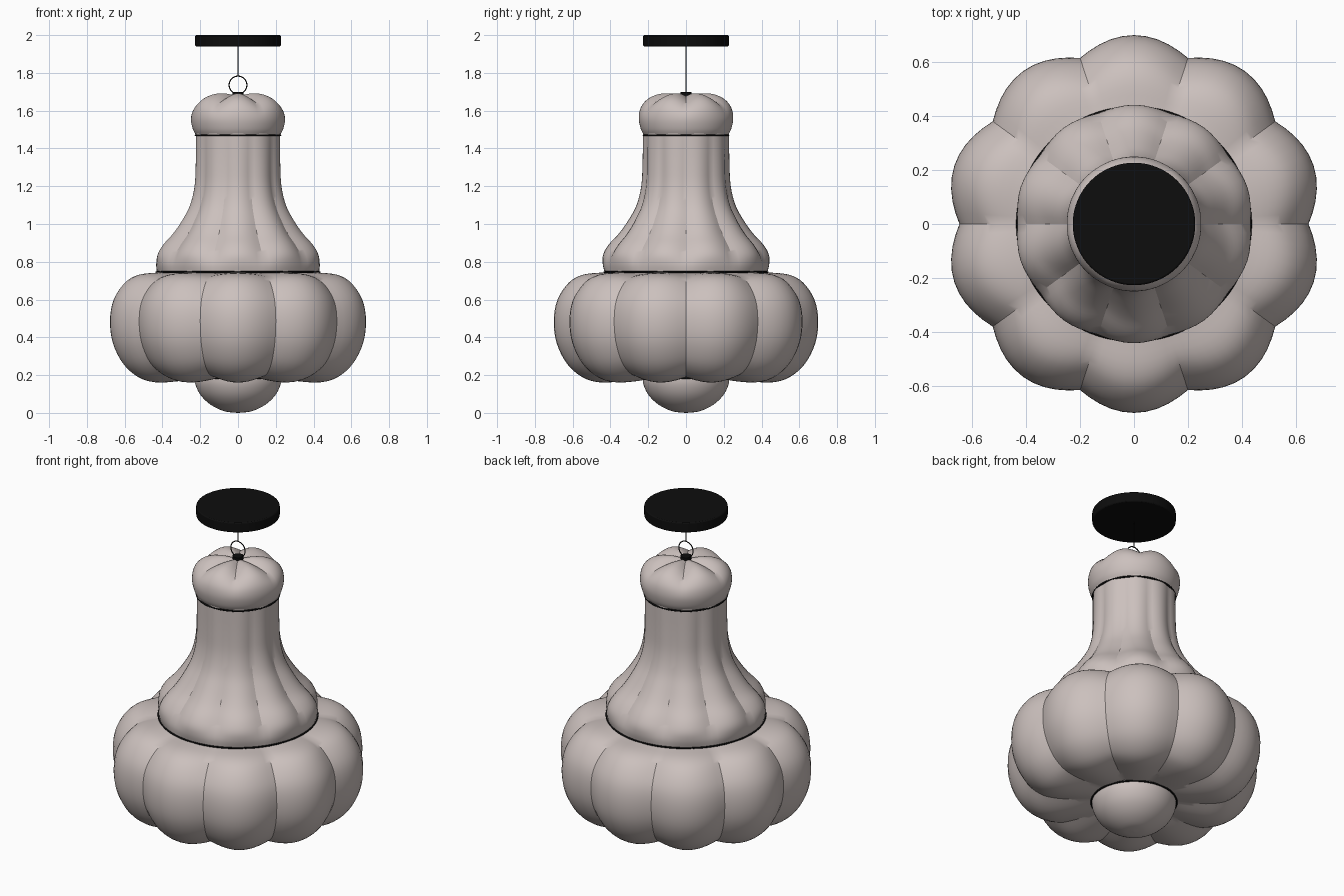
import bpy, bmesh, math
from mathutils import Vector

cube = bpy.data.objects.get("Cube")
if cube:
    bpy.data.objects.remove(cube, do_unlink=True)


def make_material(name, rgb, roughness):
    mat = bpy.data.materials.new(name)
    mat.use_nodes = True
    mat.diffuse_color = (*rgb, 1)
    bsdf = mat.node_tree.nodes["Principled BSDF"]
    bsdf.inputs["Base Color"].default_value = (*rgb, 1)
    bsdf.inputs["Roughness"].default_value = roughness
    return mat


shade_mat = make_material("warm grey fabric", (0.6, 0.53, 0.51), 0.7)
black_mat = make_material("black metal", (0.004, 0.004, 0.004), 0.5)


def finish(obj, name, mat, angle=30):
    obj.name = obj.data.name = name
    obj.data.materials.clear()
    obj.data.materials.append(mat)
    bpy.ops.object.select_all(action="DESELECT")
    obj.select_set(True)
    bpy.context.view_layer.objects.active = obj
    bpy.ops.object.shade_smooth_by_angle(angle=math.radians(angle))
    return obj


def smooth_profile(points, steps=4):
    """Catmull-Rom curve through (radius, height) points."""
    p = [Vector(q) for q in points]
    p = [2 * p[0] - p[1]] + p + [2 * p[-1] - p[-2]]
    out = []
    for a, b, c, d in zip(p, p[1:], p[2:], p[3:]):
        for i in range(steps):
            t = i / steps
            out.append(0.5 * (2 * b + (c - a) * t + (2 * a - 5 * b + 4 * c - d) * t * t
                              + (3 * b - a - 3 * c + d) * t ** 3))
    return out + [p[-2]]


def lobed_lathe(name, ridge, valley, lobes, per_lobe, mat):
    """Spin a profile that swells from valley to ridge once per lobe."""
    ridge, valley = smooth_profile(ridge), smooth_profile(valley)
    count = lobes * per_lobe
    bm = bmesh.new()
    rings = []
    for hi, lo in zip(ridge, valley):
        ring = []
        for k in range(count):
            a = math.tau * k / count
            q = lo.lerp(hi, abs(math.sin(a * lobes / 2)))
            r = max(q.x, 0.001)
            ring.append(bm.verts.new((r * math.cos(a), r * math.sin(a), q.y)))
        rings.append(ring)
    for low, up in zip(rings, rings[1:]):
        for k in range(count):
            j = (k + 1) % count
            bm.faces.new((low[k], low[j], up[j], up[k]))
    bm.faces.new(rings[0][::-1])
    bm.faces.new(rings[-1])
    mesh = bpy.data.meshes.new(name)
    bm.to_mesh(mesh)
    bm.free()
    obj = bpy.data.objects.new(name, mesh)
    bpy.context.collection.objects.link(obj)
    return finish(obj, name, mat)


def cylinder(name, radius, low, high, mat, bevel=0.0, sides=64):
    bpy.ops.mesh.primitive_cylinder_add(vertices=sides, radius=radius, depth=high - low,
                                        location=(0, 0, (low + high) / 2))
    obj = finish(bpy.context.object, name, mat)
    if bevel:
        mod = obj.modifiers.new("soft_edge", "BEVEL")
        mod.width, mod.segments = bevel, 2
    return obj


def ring(name, radius, thickness, z, mat, tilt=0.0):
    bpy.ops.mesh.primitive_torus_add(major_radius=radius, minor_radius=thickness,
                                     major_segments=80, minor_segments=8,
                                     location=(0, 0, z), rotation=(tilt, 0, 0))
    return finish(bpy.context.object, name, mat, 60)


# Round bulb at the bottom
bulb = [(0, 0), (0.07, 0.008), (0.14, 0.04), (0.195, 0.09), (0.225, 0.15), (0.23, 0.21)]
lobed_lathe("bottom_bulb", bulb, bulb, 8, 8, shade_mat)

# Wide body with ten puffed lobes
lobed_lathe("lobed_body",
            [(0.2, 0.19), (0.33, 0.168), (0.46, 0.162), (0.55, 0.19), (0.63, 0.26),
             (0.685, 0.37), (0.70, 0.49), (0.68, 0.6), (0.62, 0.69), (0.54, 0.733), (0.41, 0.745)],
            [(0.2, 0.195), (0.33, 0.188), (0.45, 0.195), (0.52, 0.22), (0.585, 0.28),
             (0.633, 0.38), (0.647, 0.49), (0.63, 0.59), (0.575, 0.67), (0.51, 0.715), (0.41, 0.735)],
            10, 10, shade_mat)

# Fluted neck flaring into a soft skirt
lobed_lathe("fluted_neck",
            [(0.43, 0.74), (0.441, 0.79), (0.438, 0.84), (0.41, 0.89), (0.355, 0.95), (0.305, 1.02),
             (0.262, 1.1), (0.237, 1.2), (0.23, 1.32), (0.228, 1.48)],
            [(0.43, 0.74), (0.43, 0.79), (0.41, 0.84), (0.375, 0.89), (0.325, 0.95), (0.283, 1.02),
             (0.245, 1.1), (0.223, 1.2), (0.218, 1.32), (0.22, 1.48)],
            10, 8, shade_mat)

# Rounded top cap with six gathered folds
lobed_lathe("top_cap",
            [(0.222, 1.47), (0.24, 1.505), (0.25, 1.56), (0.24, 1.615), (0.205, 1.66),
             (0.15, 1.686), (0.09, 1.692), (0.04, 1.685), (0, 1.68)],
            [(0.222, 1.47), (0.24, 1.505), (0.249, 1.56), (0.232, 1.607), (0.188, 1.642),
             (0.135, 1.662), (0.085, 1.672), (0.04, 1.677), (0, 1.68)],
            6, 12, shade_mat)

# Thin black seams between the sections
for seam, radius, z in (("lower_seam", 0.232, 0.184), ("middle_seam", 0.432, 0.745),
                        ("upper_seam", 0.225, 1.47)):
    ring(seam, radius, 0.005, z, black_mat)

# Hanging hardware
cylinder("ring_base", 0.03, 1.675, 1.698, black_mat, 0.002, 32)
ring("hanging_ring", 0.047, 0.003, 1.736, black_mat, math.pi / 2)
cylinder("cord", 0.0025, 1.78, 1.95, black_mat, sides=12)
cylinder("ceiling_plate", 0.227, 1.94, 2.0, black_mat, 0.006)
